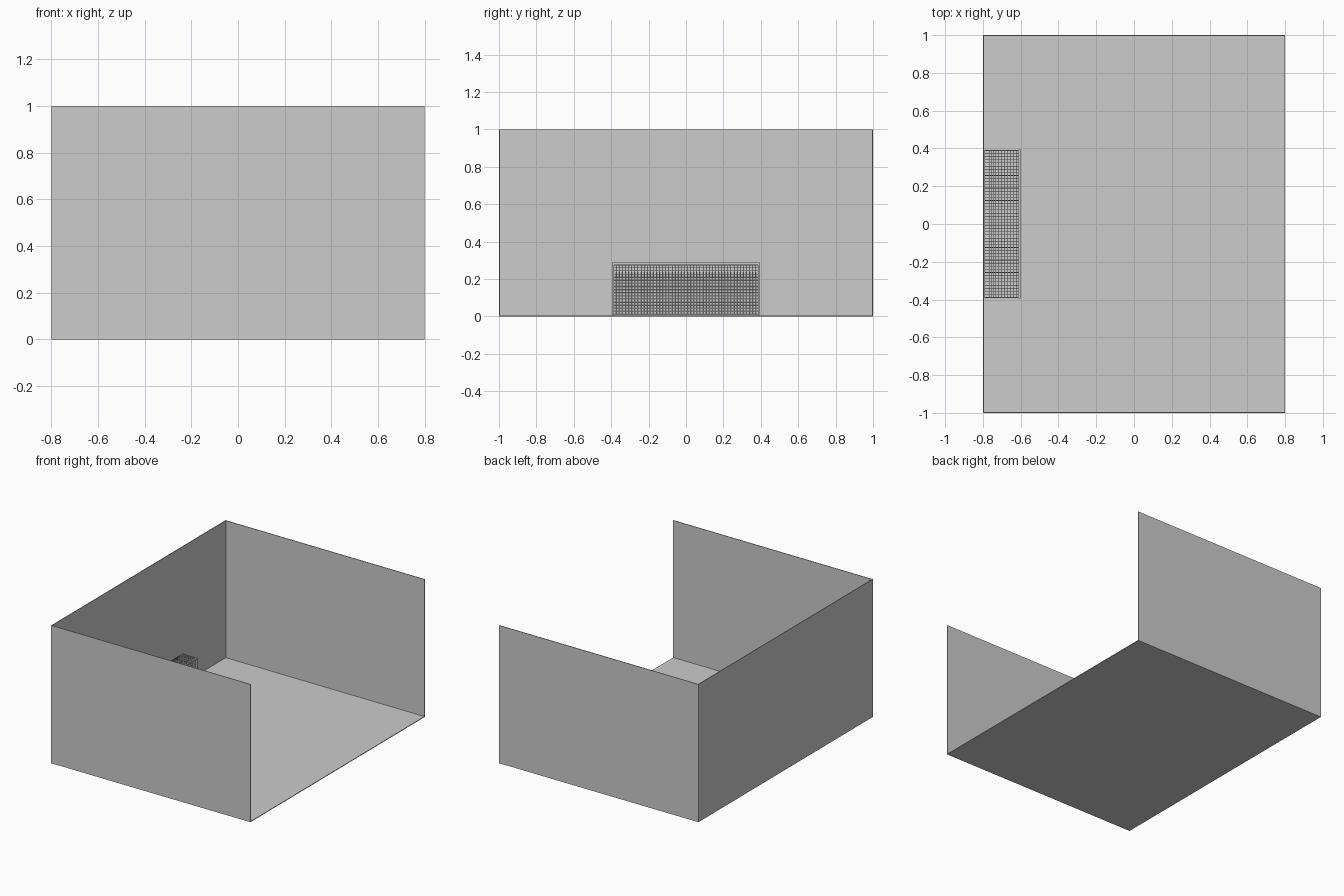
import bpy, bmesh
from mathutils import Vector

cube = bpy.data.objects.get("Cube")
if cube:
    bpy.data.objects.remove(cube, do_unlink=True)

grey = bpy.data.materials.new("light grey")
grey.use_nodes = True
grey.diffuse_color = (0.604, 0.604, 0.604, 1)
grey.node_tree.nodes["Principled BSDF"].inputs["Base Color"].default_value = grey.diffuse_color


def finish(bm, name):
    mesh = bpy.data.meshes.new(name)
    bm.to_mesh(mesh)
    bm.free()
    mesh.materials.append(grey)
    ob = bpy.data.objects.new(name, mesh)
    bpy.context.collection.objects.link(ob)
    return ob


def box(name, lo, hi):
    lo, hi = Vector(lo), Vector(hi)
    bm = bmesh.new()
    bmesh.ops.create_cube(bm, size=1)
    for v in bm.verts:
        v.co = (lo + hi) / 2 + v.co * (hi - lo)
    return finish(bm, name)


def bar(name, a, b, t):
    """Square bar between two points in a plane of constant x, y or z."""
    a, b = Vector(a), Vector(b)
    bm = bmesh.new()
    bmesh.ops.create_cube(bm, size=1)
    turn = (b - a).to_track_quat('Z', 'Y')
    for v in bm.verts:
        v.co = (a + b) / 2 + turn @ Vector((v.co.x * t, v.co.y * t, v.co.z * (b - a).length))
    return finish(bm, name)


def net(bm, name):
    ob = finish(bm, name)
    wire = ob.modifiers.new("strands", 'WIREFRAME')
    wire.thickness = 0.003
    wire.use_boundary = True


# Arena: floor and three walls, open on the +x side
W, L, H, T = 0.8, 1.0, 1.0, 0.005
box("floor", (-W, -L, 0), (W, L, T))
box("end_wall", (-W, -L, 0), (-W + T, L, H))
for side, s in (("front", -1), ("back", 1)):
    y0, y1 = sorted((s * L, s * (L - T)))
    box(side + "_wall", (-W, y0, 0), (W, y1, H))

# Goal frame: posts, crossbar and ground rails
P, G, TOP = 0.011, 0.395, 0.287
FRONT, RIDGE, REAR, KNEE = -0.6, -0.72, -0.79, 0.21
for side, s in (("front", -1), ("back", 1)):
    y = s * (G - P / 2)
    bar(side + "_goal_post", (FRONT - P / 2, y, 0), (FRONT - P / 2, y, TOP), P)
    bar(side + "_ground_rail", (FRONT, y, P / 2), (REAR, y, P / 2), P)
    bar(side + "_top_rail", (FRONT, y, TOP - 0.003), (RIDGE, y, TOP - 0.003), 0.005)
    bar(side + "_slope_rail", (RIDGE, y, TOP - 0.003), (REAR, y, KNEE), 0.005)
    bar(side + "_rear_rail", (REAR, y, KNEE), (REAR, y, 0), 0.005)
bar("crossbar", (FRONT - P / 2, -G, TOP - P / 2), (FRONT - P / 2, G, TOP - P / 2), P)
bar("rear_ground_rail", (REAR, -G, P / 2), (REAR, G, P / 2), P)

# Main net: flat top, sloped shoulder and upright back
CELL = 0.0165
corners = [Vector(c) for c in ((FRONT - P / 2, TOP - 0.003), (RIDGE, TOP - 0.003),
                               (REAR, KNEE), (REAR, 0.01))]
path = [corners[0]]
for a, b in zip(corners, corners[1:]):
    n = max(1, round((b - a).length / CELL))
    path += [a.lerp(b, i / n) for i in range(1, n + 1)]
half = G - P / 2
columns = round(2 * half / CELL)
bm = bmesh.new()
rows = [[bm.verts.new((p.x, -half + 2 * half * j / columns, p.y))
         for j in range(columns + 1)] for p in path]
for r0, r1 in zip(rows, rows[1:]):
    for j in range(columns):
        bm.faces.new((r0[j], r0[j + 1], r1[j + 1], r1[j]))
net(bm, "main_net")

# Side nets: square mesh trimmed along the sloped shoulder
x_len, z_len = FRONT - P / 2 - REAR, TOP - 0.013
nx, nz = round(x_len / CELL), round(z_len / CELL)
for side, s in (("front", -1), ("back", 1)):
    bm = bmesh.new()
    grid = [[bm.verts.new((REAR + x_len * i / nx, s * half, 0.01 + z_len * k / nz))
             for k in range(nz + 1)] for i in range(nx + 1)]
    for i in range(nx):
        for k in range(nz):
            bm.faces.new((grid[i][k], grid[i + 1][k], grid[i + 1][k + 1], grid[i][k + 1]))
    bmesh.ops.bisect_plane(bm, geom=bm.verts[:] + bm.edges[:] + bm.faces[:], dist=1e-5,
                           plane_co=(RIDGE, 0, TOP - 0.003),
                           plane_no=(KNEE - TOP, 0, RIDGE - REAR), clear_outer=True)
    net(bm, side + "_side_net")
